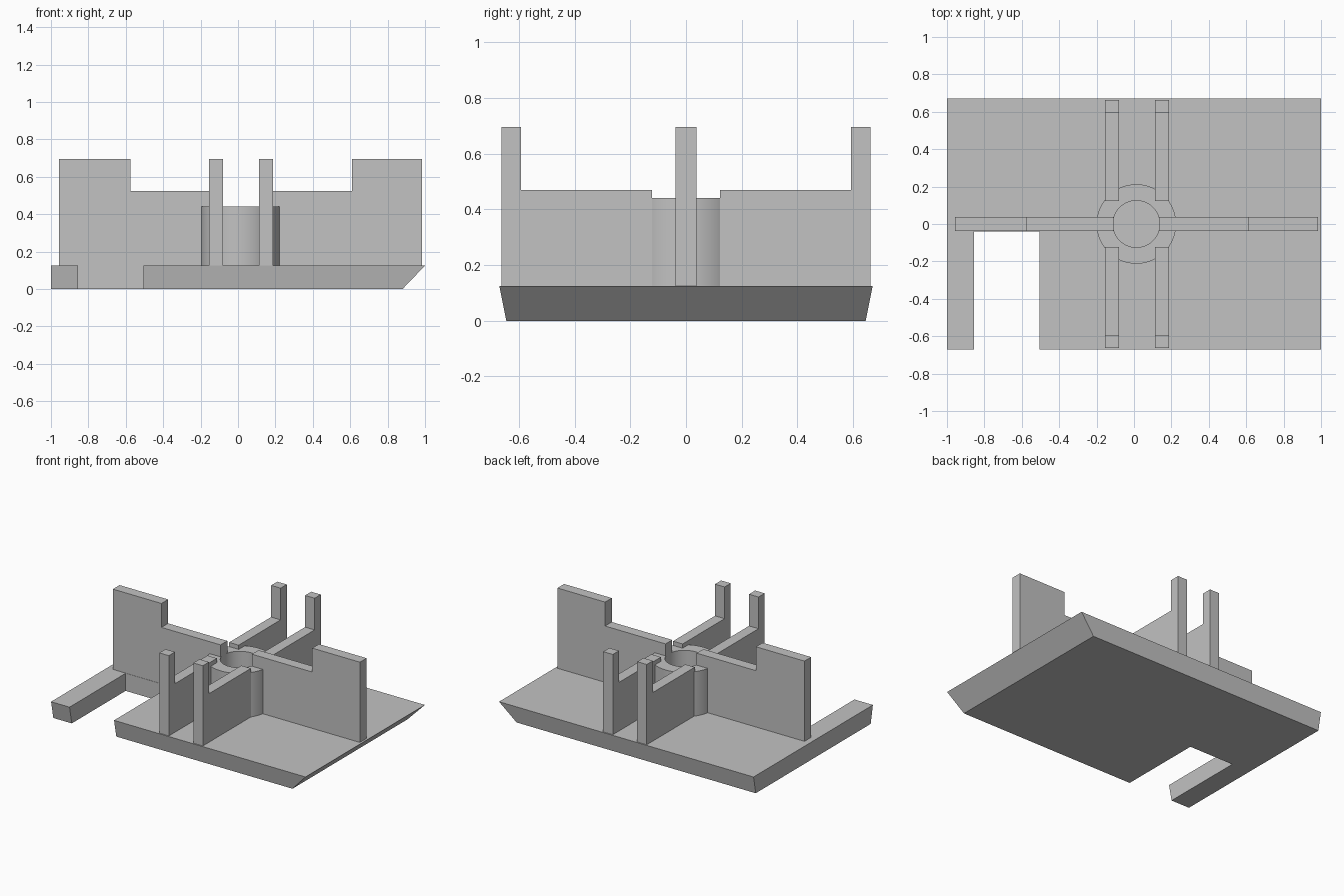
import bpy, bmesh, math

if "Cube" in bpy.data.objects:
    bpy.data.objects.remove(bpy.data.objects["Cube"])

grey = bpy.data.materials.new("plain grey")
grey.diffuse_color = (0.54, 0.54, 0.54, 1)
grey.use_nodes = True
grey.node_tree.nodes["Principled BSDF"].inputs["Base Color"].default_value = grey.diffuse_color

BASE_TOP = 0.125
CX = 0.0125          # hub centre in x


def finish(name, bm):
    bmesh.ops.recalc_face_normals(bm, faces=bm.faces)
    mesh = bpy.data.meshes.new(name)
    bm.to_mesh(mesh)
    bm.free()
    mesh.materials.append(grey)
    obj = bpy.data.objects.new(name, mesh)
    bpy.context.collection.objects.link(obj)
    return obj


def prism(name, lower, upper):
    """Solid between two matching outlines."""
    bm = bmesh.new()
    a = [bm.verts.new(p) for p in lower]
    b = [bm.verts.new(p) for p in upper]
    bm.faces.new(a)
    bm.faces.new(b)
    n = len(a)
    for i in range(n):
        j = (i + 1) % n
        bm.faces.new((a[i], a[j], b[j], b[i]))
    return finish(name, bm)


# Base plate: undercut edges and a slot open to the front
def base_outline(right, half, z):
    return [(-1, -half, z), (-0.855, -half, z), (-0.855, -0.04, z),
            (-0.505, -0.04, z), (-0.505, -half, z), (right, -half, z),
            (right, half, z), (-1, half, z)]


prism("base_plate", base_outline(0.88, 0.645, 0), base_outline(1, 0.67, BASE_TOP))


# Upright L-shaped walls: a low run from the hub, then a taller outer end
def step_profile(inner, step, outer, low, high=0.695):
    return [(inner, BASE_TOP), (outer, BASE_TOP), (outer, high),
            (step, high), (step, low), (inner, low)]


for name, span in (("left_wall", (-0.11, -0.575, -0.957)),
                   ("right_wall", (0.135, 0.61, 0.985))):
    pts = step_profile(*span, low=0.525)
    prism(name, [(x, -0.038, z) for x, z in pts], [(x, 0.037, z) for x, z in pts])

for side, sx in (("left", -0.155), ("right", 0.112)):
    for end, s in (("front", -1), ("back", 1)):
        pts = step_profile(0.122 * s, 0.593 * s, 0.662 * s, low=0.47)
        prism(f"{end}_{side}_rib", [(sx, y, z) for y, z in pts],
              [(sx + 0.075, y, z) for y, z in pts])

# Hub ring with an open bore
bm = bmesh.new()
N = 64
rings = []
for r, z in ((0.125, BASE_TOP), (0.2125, BASE_TOP), (0.2125, 0.44), (0.125, 0.44)):
    rings.append([bm.verts.new((CX + r * math.cos(2 * math.pi * i / N),
                                r * math.sin(2 * math.pi * i / N), z))
                  for i in range(N)])
for k in range(4):
    a, b = rings[k], rings[(k + 1) % 4]
    for i in range(N):
        j = (i + 1) % N
        bm.faces.new((a[i], a[j], b[j], b[i]))
hub = finish("hub_ring", bm)
bpy.context.view_layer.objects.active = hub
hub.select_set(True)
bpy.ops.object.shade_smooth_by_angle(angle=math.radians(30))
